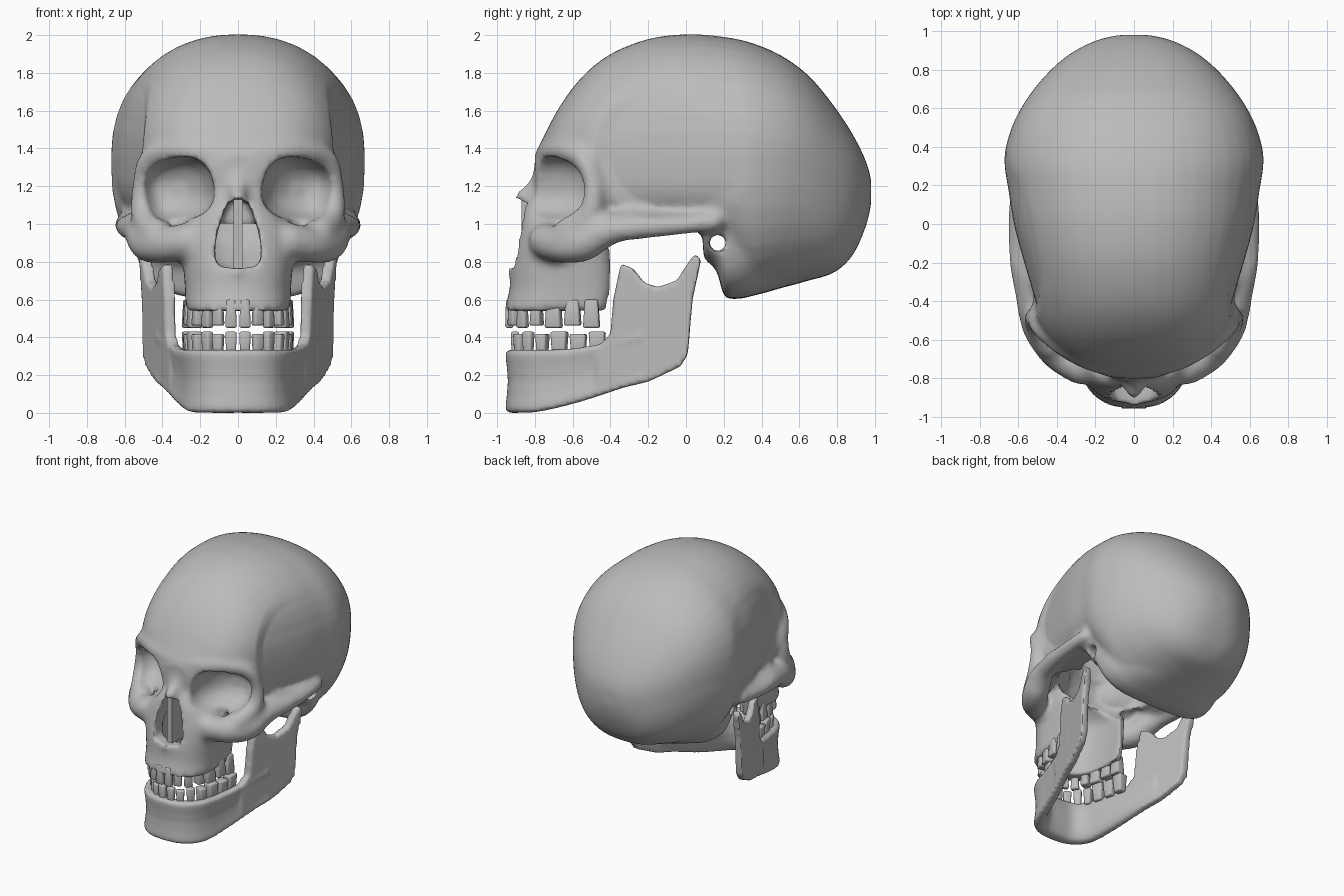
import bpy, bmesh, math
from mathutils import Matrix, Vector

cube = bpy.data.objects.get("Cube")
if cube:
    bpy.data.objects.remove(cube, do_unlink=True)

bone = bpy.data.materials.new("bone grey")
bone.use_nodes = True
bone.diffuse_color = (0.5, 0.5, 0.5, 1)
shader = next(n for n in bone.node_tree.nodes if n.type == 'BSDF_PRINCIPLED')
shader.inputs["Base Color"].default_value = (0.5, 0.5, 0.5, 1)
shader.inputs["Roughness"].default_value = 0.7


# ---------- helpers ----------
def smooth_rows(rows, steps=5):
    """Catmull-Rom interpolation through rows of numbers."""
    out, last = [], len(rows) - 1
    for i in range(last):
        quad = [rows[min(max(i + k, 0), last)] for k in (-1, 0, 1, 2)]
        for j in range(steps):
            t = j / steps
            out.append([b + 0.5 * t * (c - a + t * (2*a - 5*b + 4*c - d + t * (3*(b - c) + d - a)))
                        for a, b, c, d in zip(*quad)])
    return out + [list(rows[-1])]


def section(w, up, down, n_up=2, n_down=2, count=40):
    """Superellipse outline with separate upper and lower halves."""
    pts = []
    for i in range(count):
        a = math.tau * i / count
        c, s = math.cos(a), math.sin(a)
        p = 2 / (n_up if s >= 0 else n_down)
        pts.append((math.copysign(abs(c) ** p * w, c),
                    math.copysign(abs(s) ** p * (up if s >= 0 else down), s)))
    return pts


def loft(bm, rings):
    rows = [[bm.verts.new(p) for p in r] for r in rings]
    n = len(rows[0])
    for a, b in zip(rows, rows[1:]):
        for i in range(n):
            bm.faces.new((a[i], a[(i + 1) % n], b[(i + 1) % n], b[i]))
    bm.faces.new(rows[0])
    bm.faces.new(rows[-1])


def level_loft(bm, rows):
    """Stack of rounded outlines from (z, front, back, half width) rows."""
    loft(bm, [[(u, (f + b) / 2 + v, z) for u, v in section(w, (b - f) / 2, (b - f) / 2, 5, 2.4)]
              for z, f, b, w in smooth_rows(rows)])


def ball(bm, loc, size):
    mat = Matrix.Translation(loc) @ Matrix.Diagonal((*size, 1))
    bmesh.ops.create_icosphere(bm, subdivisions=3, radius=1, matrix=mat)


def chain(bm, path, side=1):
    """Thick rounded strut through (x, y, z, radius) points."""
    for x, y, z, r in smooth_rows(path, 6):
        bmesh.ops.create_icosphere(bm, subdivisions=2, radius=r,
                                   matrix=Matrix.Translation((x * side, y, z)))


def make(name, bm):
    bmesh.ops.recalc_face_normals(bm, faces=bm.faces)
    me = bpy.data.meshes.new(name)
    bm.to_mesh(me)
    bm.free()
    ob = bpy.data.objects.new(name, me)
    bpy.context.collection.objects.link(ob)
    me.materials.append(bone)
    return ob


def fuse(ob, voxel, rounds):
    m = ob.modifiers.new("fuse", 'REMESH')
    m.mode, m.voxel_size = 'VOXEL', voxel
    m = ob.modifiers.new("soften", 'SMOOTH')
    m.factor, m.iterations = 0.5, rounds


def finish(ob, angle=50):
    """Apply modifiers and shade smooth."""
    bpy.context.view_layer.update()
    deps = bpy.context.evaluated_depsgraph_get()
    me = bpy.data.meshes.new_from_object(ob.evaluated_get(deps))
    ob.modifiers.clear()
    ob.data = me
    me.materials.clear()
    me.materials.append(bone)
    for o in bpy.context.selected_objects:
        o.select_set(False)
    ob.select_set(True)
    bpy.context.view_layer.objects.active = ob
    bpy.ops.object.shade_smooth_by_angle(angle=math.radians(angle))


# ---------- skull ----------
bm = bmesh.new()
# braincase: y, half width, top, bottom
vault = [(-.8, .1, 1.37, 1.2), (-.76, .23, 1.45, 1.1), (-.67, .37, 1.62, 1.02), (-.55, .475, 1.78, .99),
         (-.4, .54, 1.9, .97), (-.2, .595, 1.98, .96), (0, .64, 2.005, .95), (.17, .66, 1.995, .87),
         (.33, .675, 1.965, .64), (.5, .635, 1.895, .66), (.65, .555, 1.785, .7), (.78, .45, 1.63, .74),
         (.88, .335, 1.48, .83), (.95, .2, 1.34, .98), (.98, .08, 1.24, 1.1)]
rings = []
for y, w, top, low in smooth_rows(vault):
    mid = min(1.36, low + .58 * (top - low))
    belly = 3.4 if y < 0 else max(2.5, 3.4 - 3 * y)
    rings.append([(u, y, mid + v) for u, v in section(w, top - mid, mid - low, 2.2, belly)])
loft(bm, rings)
# lower rear base with its steep front wall: y, half width, bottom
base = [(.09, .57, .81), (.16, .575, .76), (.205, .56, .6), (.3, .54, .605), (.45, .45, .645), (.6, .32, .69)]
loft(bm, [[(u, y, 1.1 + v) for u, v in section(w, .1, 1.1 - low, 3, 3.6)] for y, w, low in base])
# upper jaw
level_loft(bm, [(.54, -.965, -.4, .28), (.65, -.935, -.38, .28), (.78, -.925, -.38, .29),
                (.95, -.89, -.4, .3), (1.08, -.865, -.45, .21), (1.18, -.81, -.5, .15), (1.28, -.79, -.55, .13)])
# nasal bones and nasal spine
chain(bm, [(0, -.75, 1.3, .05), (0, -.785, 1.21, .05), (0, -.83, 1.165, .048), (0, -.87, 1.135, .045)])
chain(bm, [(0, -.88, .745, .04), (0, -.925, .75, .03)])
for s in (1, -1):
    # brow, outer eye rim
    chain(bm, [(0, -.755, 1.36, .05), (.2, -.72, 1.385, .055), (.36, -.64, 1.39, .055),
               (.475, -.545, 1.34, .055), (.51, -.49, 1.2, .055), (.5, -.51, 1.05, .07),
               (.43, -.62, .95, .09)], s)
    # cheekbone and arch
    chain(bm, [(.27, -.74, .91, .1), (.39, -.665, .89, .1), (.475, -.55, .895, .1), (.515, -.45, .95, .09),
               (.55, -.36, .97, .07), (.585, -.2, .985, .065), (.6, 0, 1.0, .058), (.6, .15, 1.01, .05)], s)
    ball(bm, (.5 * s, -.1, 1.02), (.11, .42, .06))
skull = make("skull", bm)
fuse(skull, .02, 7)

helpers = []


def carve(name, bm, operation='DIFFERENCE'):
    ob = make(name, bm)
    ob.hide_render = True
    m = skull.modifiers.new(name, 'BOOLEAN')
    m.object, m.operation, m.solver = ob, operation, 'EXACT'
    helpers.append(ob)


# hollow inside, open below and behind the palate
bm = bmesh.new()
ball(bm, (0, .05, 1.3), (.45, .62, .6))
carve("brain_cavity", bm)
bm = bmesh.new()
ball(bm, (0, -.33, 1.06), (.39, .28, .25))
carve("front_floor_cut", bm)
bm = bmesh.new()
level_loft(bm, [(.4, -.86, -.25, .2), (.8, -.82, -.25, .21), (.92, -.78, -.25, .2), (1.0, -.72, -.25, .12)])
carve("palate_cut", bm)


def socket(rows, grow):
    """Pair of eye bowls whose mouths face slightly outward."""
    bm = bmesh.new()
    tilt = Matrix.Rotation(math.radians(12), 2)
    for s in (1, -1):
        rings = []
        for y, k in smooth_rows(rows):
            pts = [tilt @ Vector(p) for p in section(.187 * k + grow, .168 * k + grow,
                                                     .168 * k + grow, 2.6, 2.4)]
            rings.append([(s * (.315 + p.x), y + .42 * p.x, 1.185 - p.y) for p in pts])
        loft(bm, rings)
    return bm


bowl = [(-.63, .97), (-.57, .86), (-.51, .65), (-.47, .28)]
carve("eye_socket_shell", socket([(y + .035, k) for y, k in bowl], .04), 'UNION')
carve("eye_socket_cut", socket([(-1.1, 1.03), (-.72, 1.0)] + bowl, 0))

# nose opening
half = smooth_rows([(0, 1.13), (.045, 1.115), (.085, 1.03), (.115, .92), (.12, .84), (.1, .78), (0, .765)], 4)
pear = half + [(-x, z) for x, z in half[-2:0:-1]]
bm = bmesh.new()
loft(bm, [[(x, y, z) for x, z in pear] for y in (-1.2, -.62)])
carve("nose_cut", bm)

# ear canal
bm = bmesh.new()
bmesh.ops.create_cone(bm, cap_ends=True, segments=24, radius1=.044, radius2=.044, depth=3,
                      matrix=Matrix.Translation((0, .168, .9)) @ Matrix.Rotation(math.pi / 2, 4, 'Y'))
carve("ear_canal_cut", bm)
fuse(skull, .017, 3)
finish(skull)
for ob in helpers:
    bpy.data.objects.remove(ob, do_unlink=True)
# temple hollows, crisp in front and fading upward and backward
for v in skull.data.vertices:
    x, y, z = v.co
    e = ((y + .05) / .44) ** 2 + ((z - 1.4) / .4) ** 2
    if abs(x) > .35 and e < 1:
        fade = min(1, (.4 - y) / .7) * min(1, (1.85 - z) / .3)
        v.co.x -= math.copysign(.03 * min(1, 3 * (1 - e)) * fade, x)

# nasal septum
bm = bmesh.new()
bmesh.ops.create_cube(bm, size=1, matrix=Matrix.Translation((0, -.74, .945)) @ Matrix.Diagonal((.045, .26, .37, 1)))
finish(make("nasal_septum", bm), 30)

# ---------- lower jaw ----------
bm = bmesh.new()
# body: x, y, bottom, top, half thickness
side = [(0, -.885, 0, .335, .058), (.13, -.865, 0, .335, .052), (.215, -.775, .005, .335, .046),
        (.27, -.6, .045, .34, .043), (.325, -.42, .1, .37, .038), (.395, -.22, .17, .42, .032)]
body = smooth_rows([(-r[0], *r[1:]) for r in side[:0:-1]] + side)
rings = []
for i, (x, y, low, top, th) in enumerate(body):
    a, b = body[max(i - 1, 0)], body[min(i + 1, len(body) - 1)]
    nrm = Vector((b[1] - a[1], a[0] - b[0])).normalized()
    h = (top - low) / 2
    ring = [(u + .03 * (v / h) ** 2, v) for u, v in section(th, h, h, 4, 4, 32)]
    rings.append([(x + nrm.x * u, y + nrm.y * u, low + h + v) for u, v in ring])
loft(bm, rings)
# upright branches
branch = [(-.47, .1), (-.2, .165), (-.03, .245), (.01, .31), (.035, .6), (.08, .81), (.05, .845), (.015, .8),
          (-.05, .7), (-.15, .665), (-.22, .69), (-.28, .765), (-.345, .79), (-.385, .6), (-.4, .42), (-.47, .34)]
for s in (1, -1):
    loft(bm, [[(s * (.475 + .3 * y + o), y, z) for y, z in branch] for o in (-.03, .03)])
lower_jaw = make("lower_jaw", bm)
fuse(lower_jaw, .014, 4)
finish(lower_jaw)

# ---------- teeth ----------
arch = [(.037, -.935), (.105, -.915), (.163, -.865), (.205, -.79), (.23, -.7), (.25, -.6), (.258, -.5)]


def teeth(name, low, high, shift, gum):
    bm = bmesh.new()
    for s in (1, -1):
        for i, (x, y) in enumerate(arch):
            a, b = arch[max(i - 1, 0)], arch[min(i + 1, len(arch) - 1)]
            turn = math.atan2(b[1] - a[1], b[0] - a[0]) * s if i else 0
            w = .062 if i < 4 else .088
            d = .045 if i < 3 else .075
            trim = .012 * (i % 2)
            lo, hi = (low + trim, high) if gum > 0 else (low, high - trim)
            mat = (Matrix.Translation((x * s, y + shift, (lo + hi) / 2)) @ Matrix.Rotation(turn, 4, 'Z')
                   @ Matrix.Diagonal((w, d, hi - lo, 1)))
            taper = Matrix.Diagonal((.78, .8, 1, 1))
            new = bmesh.ops.create_cube(bm, size=1)["verts"]
            for v in new:
                v.co = mat @ (taper @ v.co if v.co.z * gum > 0 else v.co)
    ob = make(name, bm)
    m = ob.modifiers.new("round", 'BEVEL')
    m.width, m.segments = .011, 2
    finish(ob)


teeth("upper_teeth", .45, .6, 0, 1)
teeth("lower_teeth", .29, .43, .03, -1)
